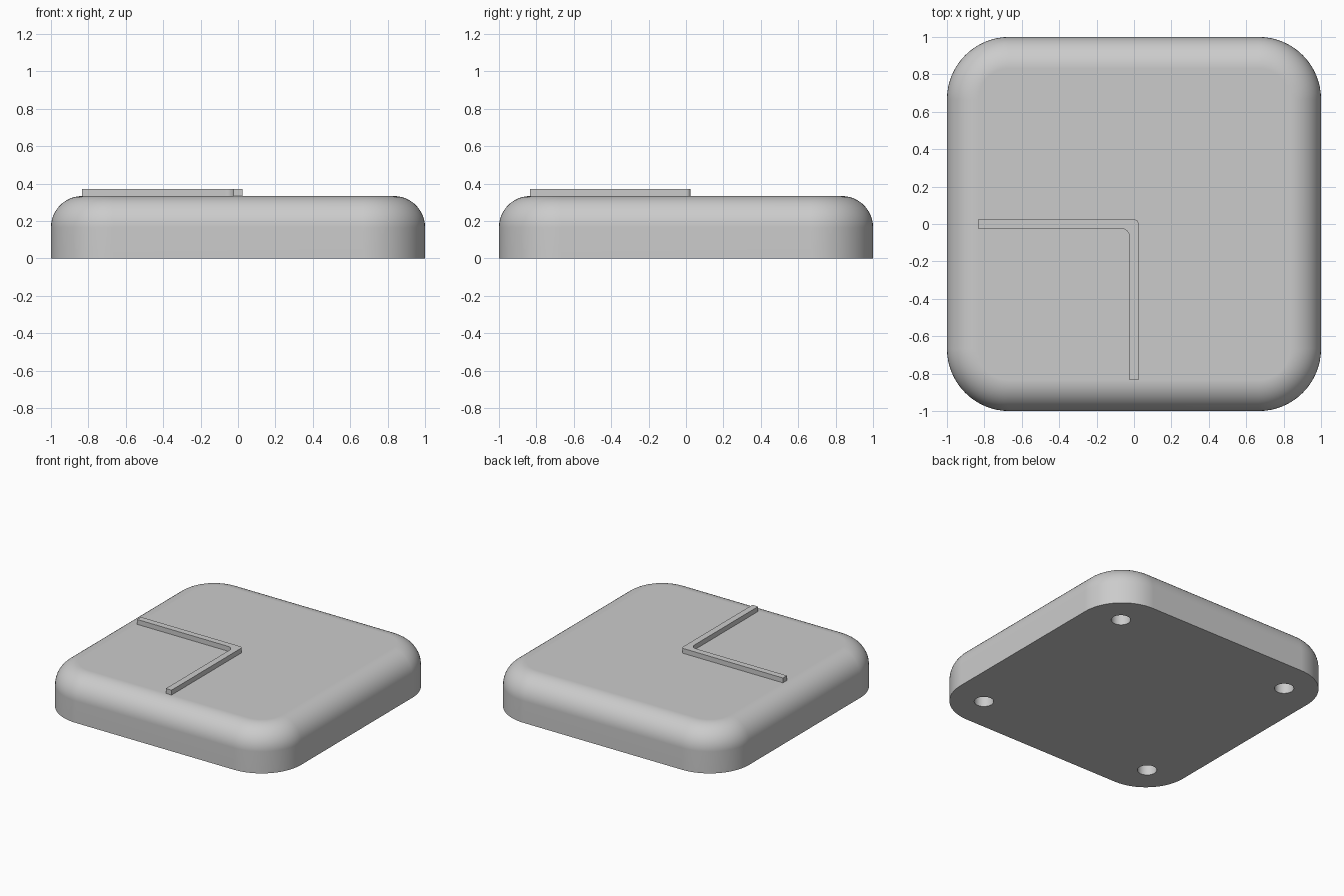
import bpy
import bmesh
from math import sin, cos, pi, radians

cube = bpy.data.objects.get("Cube")
if cube:
    bpy.data.objects.remove(cube)

HEIGHT = 0.333
CORNER = 0.333      # corner radius seen from above
FILLET = 0.167      # radius of the rounded top edge
RIB = 0.024         # half width of the rib

grey = bpy.data.materials.new("plain grey")
grey.use_nodes = True
grey.diffuse_color = (0.6, 0.6, 0.6, 1)
grey.node_tree.nodes["Principled BSDF"].inputs["Base Color"].default_value = grey.diffuse_color


def make_object(name, bm):
    bmesh.ops.recalc_face_normals(bm, faces=bm.faces)
    mesh = bpy.data.meshes.new(name)
    bm.to_mesh(mesh)
    bm.free()
    mesh.materials.append(grey)
    obj = bpy.data.objects.new(name, mesh)
    bpy.context.collection.objects.link(obj)
    return obj


def activate(obj):
    bpy.ops.object.select_all(action='DESELECT')
    obj.select_set(True)
    bpy.context.view_layer.objects.active = obj


def smooth(obj):
    activate(obj)
    bpy.ops.object.shade_smooth_by_angle(angle=radians(30))
    weighted = obj.modifiers.new("weighted normals", 'WEIGHTED_NORMAL')
    weighted.keep_sharp = True


def arc(cx, cy, r, start, end, steps):
    angles = [start + (end - start) * i / steps for i in range(steps + 1)]
    return [(cx + r * cos(a), cy + r * sin(a)) for a in angles]


def rounded_square(inset):
    c = 1 - CORNER
    points = []
    for k, (sx, sy) in enumerate([(1, 1), (-1, 1), (-1, -1), (1, -1)]):
        points += arc(sx * c, sy * c, CORNER - inset, k * pi / 2, (k + 1) * pi / 2, 16)
    return points


# Base block: stacked rounded-square rings with a filleted top edge
bm = bmesh.new()
profile = [(0, 0)]
for i in range(13):
    a = i / 12 * pi / 2
    profile.append((FILLET * (1 - cos(a)), HEIGHT - FILLET + FILLET * sin(a)))
rings = [[bm.verts.new((x, y, z)) for x, y in rounded_square(inset)] for inset, z in profile]
for low, high in zip(rings, rings[1:]):
    for i in range(len(low)):
        j = (i + 1) % len(low)
        bm.faces.new((low[i], low[j], high[j], high[i]))
bm.faces.new(rings[0])
bm.faces.new(rings[-1])
base = make_object("base_block", bm)

# Four blind round holes in the underside
bm = bmesh.new()
for sx in (-1, 1):
    for sy in (-1, 1):
        hole = bmesh.ops.create_cone(bm, cap_ends=True, segments=32, radius1=0.067,
                                     radius2=0.067, depth=0.34)
        bmesh.ops.translate(bm, verts=hole["verts"], vec=(sx * 0.735, sy * 0.735, 0))
cutter = make_object("hole_cutter", bm)
cutter.hide_render = True
cut = base.modifiers.new("holes", 'BOOLEAN')
cut.object = cutter
cut.solver = 'EXACT'
activate(base)
bpy.ops.object.modifier_apply(modifier=cut.name)
bpy.data.objects.remove(cutter)
smooth(base)

# Raised L-shaped rib on the top
END = -0.833
outline = [(END, -RIB)]
outline += arc(-RIB - 0.045, -RIB - 0.045, 0.045, pi / 2, 0, 8)
outline += [(-RIB, END), (RIB, END)]
outline += arc(RIB - 0.022, RIB - 0.022, 0.022, 0, pi / 2, 8)
outline += [(END, RIB)]
bm = bmesh.new()
face = bm.faces.new([bm.verts.new((x, y, HEIGHT)) for x, y in outline])
top = bmesh.ops.extrude_face_region(bm, geom=[face], use_keep_orig=True)
bmesh.ops.translate(bm, vec=(0, 0, 0.037),
                    verts=[v for v in top["geom"] if isinstance(v, bmesh.types.BMVert)])
smooth(make_object("corner_rib", bm))
